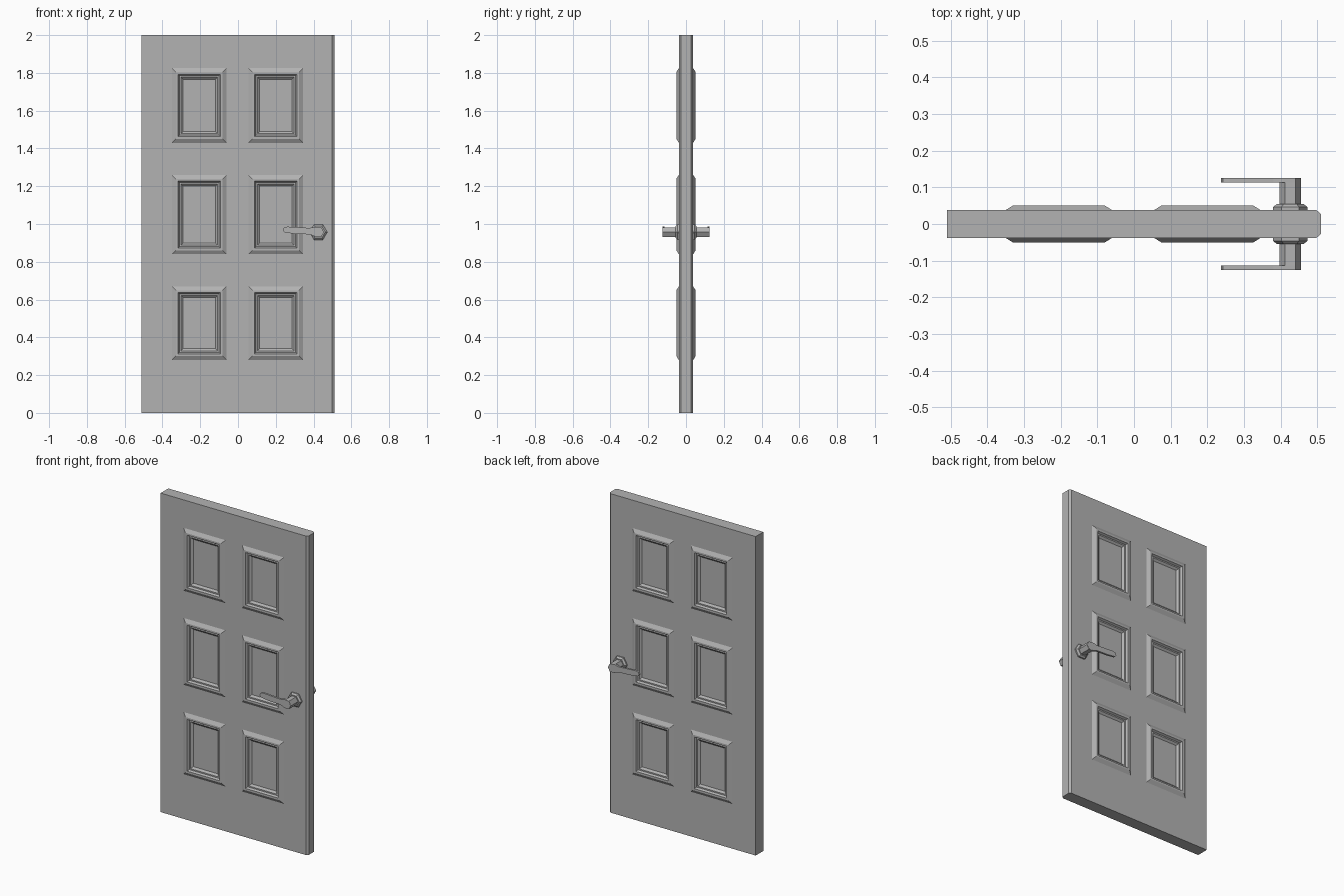
import bpy, bmesh, math
from mathutils import Vector

default = bpy.data.objects.get("Cube")
if default:
    bpy.data.objects.remove(default, do_unlink=True)

# One plain grey for the whole model
grey = bpy.data.materials.new("grey")
grey.use_nodes = True
grey.diffuse_color = (0.45, 0.45, 0.45, 1)
grey.node_tree.nodes["Principled BSDF"].inputs["Base Color"].default_value = grey.diffuse_color


def finish(bm, name):
    bmesh.ops.recalc_face_normals(bm, faces=bm.faces)
    mesh = bpy.data.meshes.new(name)
    bm.to_mesh(mesh)
    bm.free()
    mesh.materials.append(grey)
    obj = bpy.data.objects.new(name, mesh)
    bpy.context.collection.objects.link(obj)
    return obj


def loft(bm, rings):
    """Skin a list of equal-length point rings and cap both ends."""
    loops = [[bm.verts.new(p) for p in ring] for ring in rings]
    for a, b in zip(loops, loops[1:]):
        for i in range(len(a)):
            j = (i + 1) % len(a)
            bm.faces.new((a[i], a[j], b[j], b[i]))
    bm.faces.new(loops[0])
    bm.faces.new(loops[-1])


# Door slab with a chamfered latch edge
W, T, H = 0.51, 0.038, 2.0
outline = [(-W, -T), (W - 0.013, -T), (W, -T + 0.011),
           (W, T - 0.011), (W - 0.013, T), (-W, T)]
bm = bmesh.new()
loft(bm, [[(x, y, z) for x, y in outline] for z in (0, H)])
bmesh.ops.recalc_face_normals(bm, faces=bm.faces)

# Cut the faces along the panel borders
columns = [(-0.35, -0.06), (0.055, 0.345)]
rows = [(0.28, 0.67), (0.84, 1.26), (1.43, 1.825)]
for spans, axis in ((columns, Vector((1, 0, 0))), (rows, Vector((0, 0, 1)))):
    for span in spans:
        for value in span:
            bmesh.ops.bisect_plane(bm, geom=bm.verts[:] + bm.edges[:] + bm.faces[:],
                                   plane_co=axis * value, plane_no=axis)


def in_panel(face):
    c = face.calc_center_median()
    return (abs(face.normal.y) > 0.9
            and any(a < c.x < b for a, b in columns)
            and any(a < c.z < b for a, b in rows))


# Raised moulding stepping down to a recessed field, on both sides
panels = [f for f in bm.faces if in_panel(f)]
for thickness, depth in ((0.021, 0.013), (0.012, 0.0), (0.007, -0.012),
                         (0.008, 0.0), (0.012, -0.011)):
    bmesh.ops.inset_individual(bm, faces=panels, thickness=thickness,
                               depth=depth, use_even_offset=True)
finish(bm, "panelled_door")


# Lever handles, front and back
HX, HZ = 0.426, 0.957


def hexagon(radius, y):
    return [(HX + radius * math.cos(math.radians(60 * i)), y,
             HZ + radius * math.sin(math.radians(60 * i))) for i in range(6)]


lever = [(0.44, 0.935), (0.453, 0.957), (0.44, 0.982), (0.405, 0.985), (0.38, 0.979),
         (0.26, 0.986), (0.243, 0.981), (0.237, 0.967), (0.246, 0.955),
         (0.30, 0.948), (0.38, 0.945), (0.405, 0.935)]

for side, label in ((-1, "front"), (1, "back")):
    bm = bmesh.new()
    loft(bm, [hexagon(0.047, side * T), hexagon(0.047, side * 0.046),
              hexagon(0.036, side * 0.055)])
    finish(bm, label + "_handle_rosette")
    bm = bmesh.new()
    loft(bm, [hexagon(0.029, side * y) for y in (0.05, 0.125)])
    finish(bm, label + "_handle_stem")
    bm = bmesh.new()
    loft(bm, [[(x, side * y, z) for x, z in lever] for y in (0.113, 0.1255)])
    finish(bm, label + "_handle_lever")
